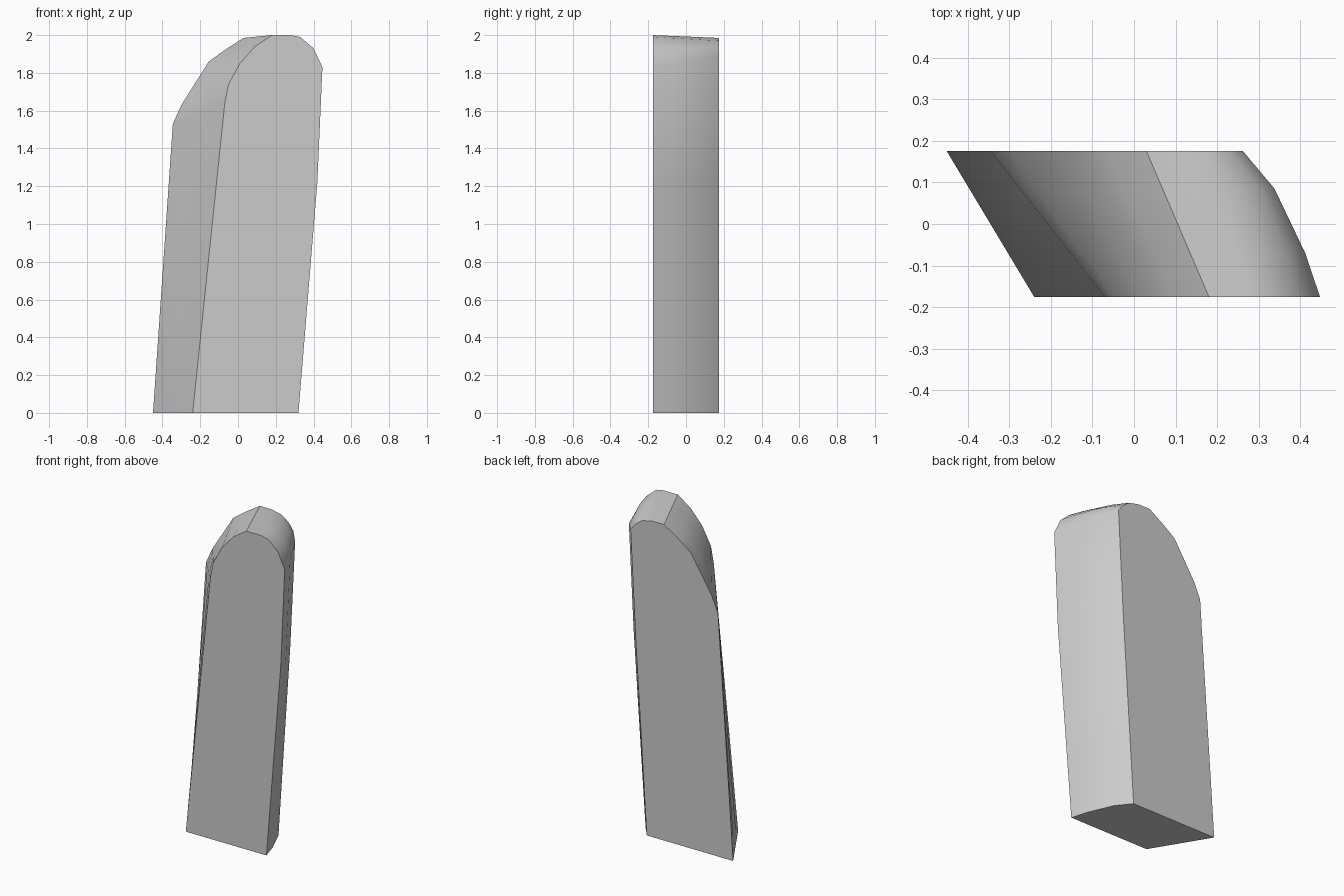
import bpy
import bmesh
import math

cube = bpy.data.objects.get("Cube")
if cube:
    bpy.data.objects.remove(cube, do_unlink=True)

DEPTH = 0.175

# Matching outlines (x, z) of the front and back faces, from right foot over the top
FRONT = [(-.24, 0), (-.07, 1.64), (-.05, 1.74), (.01, 1.85), (.09, 1.94), (.18, 2),
         (.28, 2), (.33, 1.99), (.40, 1.93), (.447, 1.83), (.42, 1.22), (.32, 0)]
BACK = [(-.45, 0), (-.345, 1.53), (-.30, 1.63), (-.155, 1.86), (-.065, 1.925), (.03, 1.985),
        (.11, 1.985), (.18, 1.97), (.23, 1.935), (.262, 1.89), (.227, 1.22), (.15, 0)]

# Depth of each cross-section and how far the left side bulges there
SECTIONS = [(-DEPTH, 0), (-.07, .02), (.085, .028), (DEPTH, 0)]


def add_section(bm, y, bulge):
    t = (y + DEPTH) / (2 * DEPTH)
    ring = []
    for i, ((fx, fz), (bx, bz)) in enumerate(zip(FRONT, BACK)):
        side = min(max((i - 5) / 3, 0), 1)
        x = fx + (bx - fx) * t + bulge * side
        ring.append(bm.verts.new((x, y, fz + (bz - fz) * t)))
    return ring


# Loft the sections into a closed slanted slab
bm = bmesh.new()
rings = [add_section(bm, y, bulge) for y, bulge in SECTIONS]
count = len(FRONT)
for a, b in zip(rings, rings[1:]):
    for i in range(count):
        j = (i + 1) % count
        bm.faces.new((a[i], a[j], b[j], b[i]))
bm.faces.new(rings[0])
bm.faces.new(rings[-1])
bmesh.ops.recalc_face_normals(bm, faces=bm.faces)

mesh = bpy.data.meshes.new("upright_slab")
bm.to_mesh(mesh)
bm.free()
slab = bpy.data.objects.new("upright_slab", mesh)
bpy.context.collection.objects.link(slab)

# Plain grey surface
grey = bpy.data.materials.new("light_grey")
grey.use_nodes = True
colour = (.6, .6, .6, 1)
grey.diffuse_color = colour
grey.node_tree.nodes["Principled BSDF"].inputs["Base Color"].default_value = colour
mesh.materials.append(grey)

# Smooth the rounded top, keep the face outlines crisp
bpy.ops.object.select_all(action='DESELECT')
slab.select_set(True)
bpy.context.view_layer.objects.active = slab
bpy.ops.object.shade_smooth_by_angle(angle=math.radians(35))
